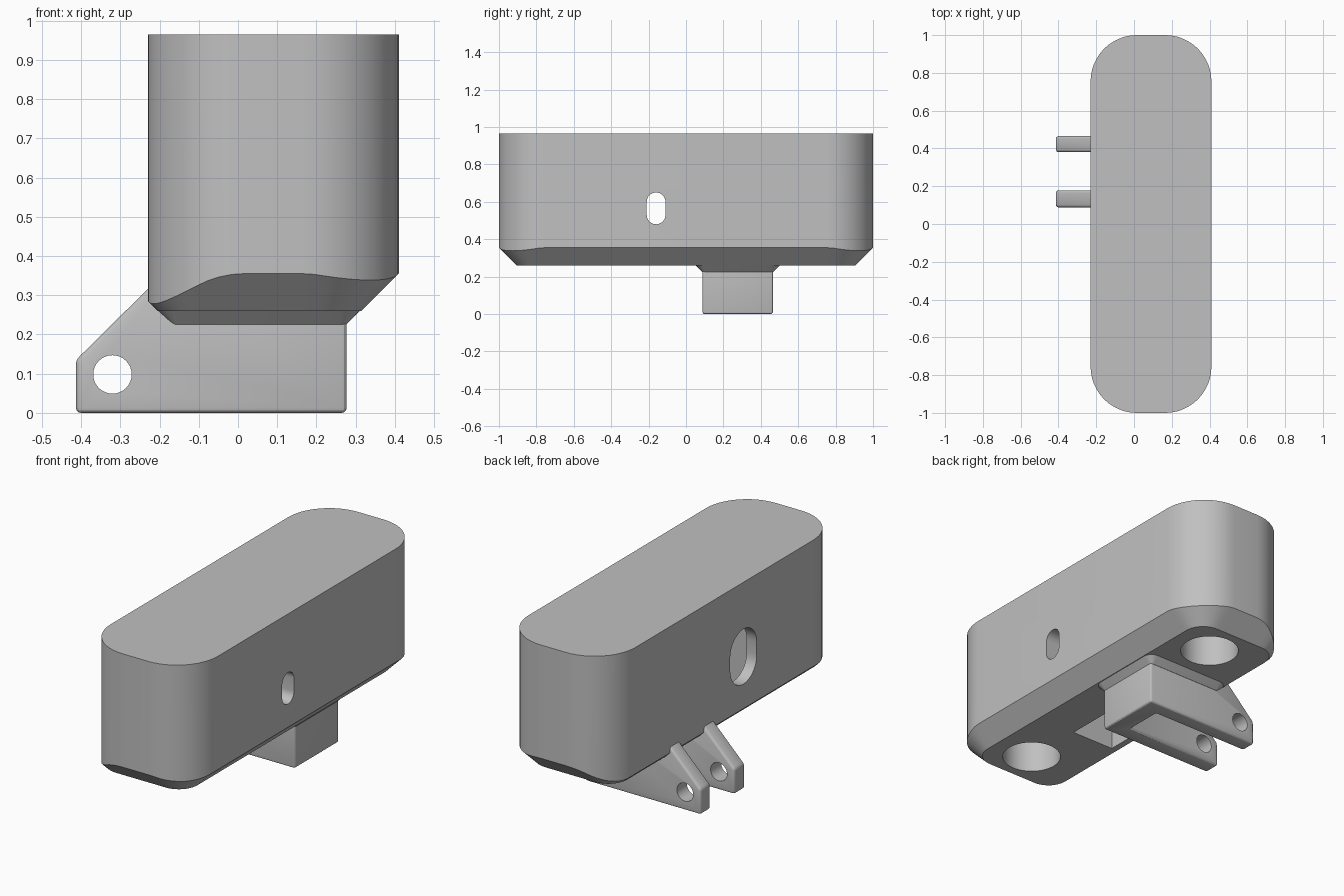
import bpy, bmesh, math
from math import cos, sin, pi

cube = bpy.data.objects.get("Cube")
if cube:
    bpy.data.objects.remove(cube, do_unlink=True)

grey = bpy.data.materials.new("plain grey")
grey.use_nodes = True
colour = (0.53, 0.53, 0.53, 1)
grey.diffuse_color = colour
grey.node_tree.nodes["Principled BSDF"].inputs["Base Color"].default_value = colour


def rounded_rect(cx, cy, hx, hy, r, n=12):
    """Counter-clockwise outline with n segments per corner."""
    pts = []
    for k, (sx, sy) in enumerate([(1, 1), (-1, 1), (-1, -1), (1, -1)]):
        for i in range(n + 1):
            a = (k + i / n) * pi / 2
            pts.append((cx + sx * (hx - r) + r * cos(a),
                        cy + sy * (hy - r) + r * sin(a)))
    return pts


def stadium(cy, cz, r, span, n=16):
    """Upright slot outline; zero span gives a circle."""
    pts = []
    for side in (1, -1):
        for i in range(n + (1 if span else 0)):
            a = pi * i / n + (0 if side > 0 else pi)
            pts.append((cy + r * cos(a), cz + side * span / 2 + r * sin(a)))
    return pts


def loft(name, loops):
    """Solid from matching loops of 3D points, capped at both ends."""
    bm = bmesh.new()
    rings = [[bm.verts.new(p) for p in loop] for loop in loops]
    for low, high in zip(rings, rings[1:]):
        for i in range(len(low)):
            j = (i + 1) % len(low)
            bm.faces.new((low[i], low[j], high[j], high[i]))
    bm.faces.new(rings[0])
    bm.faces.new(rings[-1])
    bmesh.ops.recalc_face_normals(bm, faces=bm.faces)
    mesh = bpy.data.meshes.new(name)
    bm.to_mesh(mesh)
    bm.free()
    mesh.materials.append(grey)
    obj = bpy.data.objects.new(name, mesh)
    bpy.context.collection.objects.link(obj)
    return obj


def prism(name, outline, axis, lo, hi):
    def place(p, t):
        return {"x": (t, *p), "y": (p[0], t, p[1]), "z": (*p, t)}[axis]
    return loft(name, [[place(p, t) for p in outline] for t in (lo, hi)])


def box(name, x, y, z):
    return prism(name, [(x[0], y[0]), (x[1], y[0]), (x[1], y[1]), (x[0], y[1])], "z", *z)


def apply(obj, mod):
    bpy.ops.object.select_all(action="DESELECT")
    obj.select_set(True)
    bpy.context.view_layer.objects.active = obj
    bpy.ops.object.modifier_apply(modifier=mod.name)


def cut(obj, cutter):
    mod = obj.modifiers.new("cut", "BOOLEAN")
    mod.operation = "DIFFERENCE"
    mod.solver = "EXACT"
    mod.object = cutter
    apply(obj, mod)
    bpy.data.objects.remove(cutter, do_unlink=True)


def smooth(obj):
    bpy.ops.object.select_all(action="DESELECT")
    obj.select_set(True)
    bpy.context.view_layer.objects.active = obj
    bpy.ops.object.shade_smooth_by_angle(angle=math.radians(28))


# Housing: rounded block whose sides slope in at 45 degrees to a smaller floor
FLOOR, TOP = 0.26, 0.965
outer = rounded_rect(0.09, 0, 0.32, 1.0, 0.245)
cx, hx, hy, r = 0.055, 0.26, 0.905, 0.11


def to_floor(p):
    """Nearest point on the floor outline and its distance."""
    qx = max(cx - hx + r, min(cx + hx - r, p[0]))
    qy = max(-hy + r, min(hy - r, p[1]))
    d = math.hypot(p[0] - qx, p[1] - qy)
    return qx + (p[0] - qx) * r / d, qy + (p[1] - qy) * r / d, d - r


near = [to_floor(p) for p in outer]
housing = loft("housing", [
    [(x, y, FLOOR) for x, y, d in near],
    [(*p, FLOOR + q[2]) for p, q in zip(outer, near)],
    [(*p, TOP) for p in outer]])

# Round sockets in the floor
for side in (-1, 1):
    cut(housing, prism("socket_cutter", stadium(0.09, side * 0.71, 0.148, 0, 24),
                       "z", 0.1, 0.8))
# Inner chamber open at the floor, with a slot through each side wall
cut(housing, box("chamber_cutter", (-0.17, 0.085), (-0.38, 0.05), (0.1, 0.8)))
cut(housing, prism("small_slot_cutter", stadium(-0.16, 0.565, 0.05, 0.07), "x", 0.0, 0.6))
cut(housing, prism("large_slot_cutter", stadium(-0.16, 0.565, 0.113, 0.07), "x", -0.6, -0.1))
smooth(housing)

# Mounting fork: sloped profile split into two arms by a gap
GAP = dict(x=(-0.6, 0.17), y=(0.178, 0.38), z=(-0.2, 0.6))
profile = [(-0.413, 0), (0.277, 0), (0.277, 0.39), (-0.155, 0.39), (-0.413, 0.135)]
fork = prism("mounting_fork", profile, "y", 0.088, 0.465)
cut(fork, box("gap_cutter", **GAP))
bevel = fork.modifiers.new("soft edges", "BEVEL")
bevel.width = 0.013
bevel.segments = 3
bevel.limit_method = "ANGLE"
apply(fork, bevel)
cut(fork, prism("pin_hole_cutter", stadium(-0.32, 0.098, 0.049, 0), "y", -0.2, 0.8))
smooth(fork)

# Flared collar where the fork meets the housing
collar = loft("fork_collar", [
    [(*p, z) for p in rounded_rect(0.053, 0.277, 0.223 + g, 0.189 + g, 0.015 + g, 5)]
    for z, g in ((0.225, 0), (0.2605, 0.0355))])
cut(collar, box("gap_cutter", **GAP))
smooth(collar)
